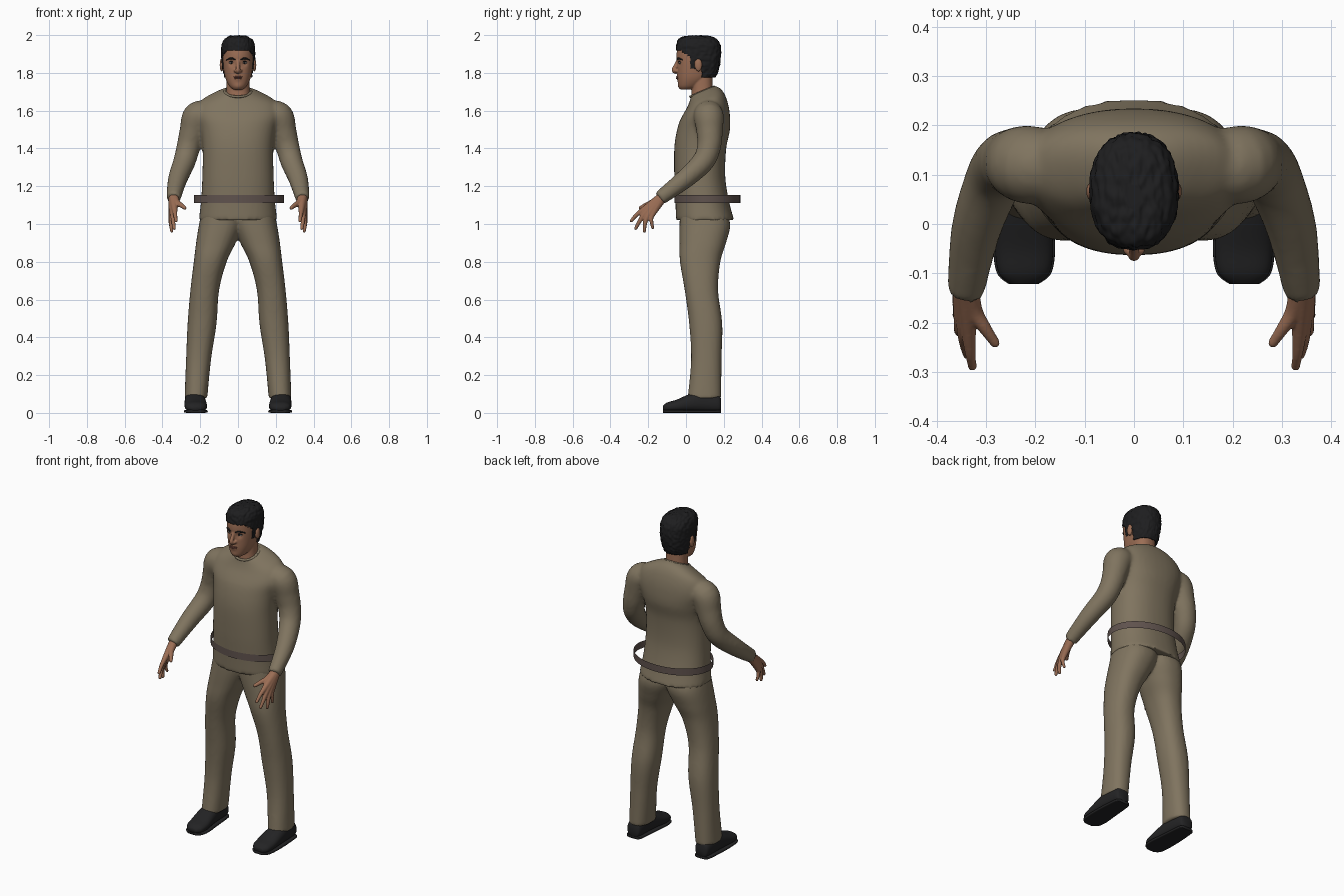
import bpy, bmesh, math
from mathutils import Vector, Matrix, noise

if "Cube" in bpy.data.objects:
    bpy.data.objects.remove(bpy.data.objects["Cube"])


def material(name, rgb):
    m = bpy.data.materials.new(name)
    m.use_nodes = True
    m.diffuse_color = (*rgb, 1)
    m.node_tree.nodes["Principled BSDF"].inputs["Base Color"].default_value = (*rgb, 1)
    return m


CLOTH = material("khaki cloth", (0.215, 0.175, 0.115))
SKIN = material("skin", (0.33, 0.155, 0.09))
HAIR = material("black hair", (0.013, 0.013, 0.014))
LEATHER = material("black leather", (0.017, 0.017, 0.018))
BELT = material("belt brown", (0.115, 0.085, 0.075))
LIPS = material("lip", (0.2, 0.075, 0.055))
EYE = material("eye white", (0.4, 0.36, 0.33))


def spline(rows, steps=6):
    """Smooth interpolation through rows of numbers."""
    out = []
    for i in range(len(rows) - 1):
        quad = [rows[max(i - 1, 0)], rows[i], rows[i + 1], rows[min(i + 2, len(rows) - 1)]]
        for k in range(steps):
            t = k / steps
            out.append([0.5 * (2 * b + (c - a) * t + (2 * a - 5 * b + 4 * c - d) * t * t
                               + (3 * b - a - 3 * c + d) * t ** 3) for a, b, c, d in zip(*quad)])
    return out + [list(rows[-1])]


def skin_rings(bm, rings):
    rings = [[bm.verts.new(p) for p in ring] for ring in rings]
    n = len(rings[0])
    for a, b in zip(rings, rings[1:]):
        for i in range(n):
            bm.faces.new((a[i], a[(i + 1) % n], b[(i + 1) % n], b[i]))
    bm.faces.new(rings[0])
    bm.faces.new(rings[-1])


def loft(bm, rows, place, n=40, power=2.3):
    """Rounded sections; each row is position, then the low and high bound on two axes."""
    rings = []
    for t, u0, u1, v0, v1 in spline(rows):
        ring = []
        for i in range(n):
            c, s = math.cos(math.tau * i / n), math.sin(math.tau * i / n)
            u = math.copysign(abs(c) ** (2 / power), c) * (u1 - u0) / 2 + (u0 + u1) / 2
            v = math.copysign(abs(s) ** (2 / power), s) * (v1 - v0) / 2 + (v0 + v1) / 2
            ring.append(place(t, u, v))
        rings.append(ring)
    skin_rings(bm, rings)


def tube(bm, pts, side=1, ref=(0, 1, 0), n=16):
    """Round limb through points of x, y, z, radius."""
    pts = spline([(p[0] * side, *p[1:]) for p in pts])
    rings = []
    for i, p in enumerate(pts):
        a, b = pts[max(i - 1, 0)], pts[min(i + 1, len(pts) - 1)]
        t = Vector(b[:3]) - Vector(a[:3])
        u = t.cross(Vector(ref)).normalized()
        v = t.cross(u).normalized()
        rings.append([Vector(p[:3]) + p[3] * (u * math.cos(math.tau * k / n) + v * math.sin(math.tau * k / n))
                      for k in range(n)])
    skin_rings(bm, rings)


def ball(bm, centre, radii):
    bmesh.ops.create_uvsphere(bm, u_segments=20, v_segments=12, radius=1,
                              matrix=Matrix.Translation(centre) @ Matrix.Diagonal((*radii, 1)))


def finish(bm, name, mat, voxel=0, smooth=3):
    """Make the object; a voxel size fuses overlapping pieces into one skin."""
    bmesh.ops.recalc_face_normals(bm, faces=bm.faces)
    for f in bm.faces:
        f.smooth = True
    me = bpy.data.meshes.new(name)
    bm.to_mesh(me)
    bm.free()
    me.materials.append(mat)
    ob = bpy.data.objects.new(name, me)
    bpy.context.collection.objects.link(ob)
    if voxel:
        r = ob.modifiers.new("fuse", 'REMESH')
        r.mode, r.voxel_size, r.use_smooth_shade = 'VOXEL', voxel, True
        s = ob.modifiers.new("soften", 'SMOOTH')
        s.iterations = smooth
    return ob


def upright(t, u, v):
    return Vector((u, v, t))


def tilted(t, u, v):
    return Vector((u, v, t + 0.4 * min(max((t - 1.55) / 0.15, 0), 1) * (v - 0.085)))


def column(bm, rows, place=upright, **kw):
    loft(bm, [(z, -w, w, y0, y1) for z, w, y0, y1 in rows], place, **kw)


# Sweatshirt: torso and both sleeves
bm = bmesh.new()
column(bm, [(1.02, .208, -.053, .255), (1.12, .196, -.056, .228), (1.25, .189, -.062, .208),
            (1.4, .187, -.062, .213), (1.5, .2, -.047, .233), (1.58, .222, -.02, .231),
            (1.64, .2, .008, .212), (1.68, .13, .022, .185), (1.705, .072, .026, .152)], tilted)
for s in (1, -1):
    tube(bm, [(.15, .115, 1.57, .07), (.212, .12, 1.57, .08), (.24, .125, 1.49, .07), (.262, .122, 1.41, .063),
              (.284, .09, 1.33, .059), (.32, -.01, 1.235, .051), (.342, -.14, 1.135, .038)], s, n=24)
finish(bm, "sweatshirt", CLOTH, .01, 6)

# Neck band
bm = bmesh.new()
ring = [math.tau * i / 20 for i in range(21)]
tube(bm, [(.07 * math.cos(a), .086 + .062 * math.sin(a), 1.7 + .026 * math.sin(a), .007) for a in ring],
     ref=(0, 0, 1), n=8)
finish(bm, "neck_band", CLOTH)

# Trousers
bm = bmesh.new()
for s in (1, -1):
    loft(bm, [(.075, .163, .283, .008, .187), (.28, .143, .275, .027, .188), (.47, .114, .267, .017, .192),
              (.65, .1, .252, -.007, .17), (.8, .06, .234, -.032, .182), (.9, .012, .222, -.034, .212),
              (1., -.03, .206, -.034, .234), (1.1, -.04, .185, -.03, .2)],
         lambda t, u, v: Vector((u * s, v, t)))
finish(bm, "trousers", CLOTH, .01, 5)

# Belt: thin loose hoop around the waist
bm = bmesh.new()
bmesh.ops.create_circle(bm, segments=64, radius=1,
                        matrix=Matrix.Translation((.005, .113, 1.112)) @ Matrix.Diagonal((.238, .175, 1, 1)))
band = bmesh.ops.extrude_edge_only(bm, edges=bm.edges[:])["geom"]
bmesh.ops.translate(bm, vec=(0, 0, .042), verts=[g for g in band if isinstance(g, bmesh.types.BMVert)])
finish(bm, "belt", BELT)

# Shoes: upper plus a wider sole
shoe = [(.186, .2, .255, .012, .07), (.17, .185, .272, .002, .1), (.09, .176, .28, .002, .12),
        (.02, .17, .283, .004, .1), (-.05, .164, .282, .003, .07), (-.1, .172, .274, .005, .055),
        (-.122, .198, .25, .012, .038)]
for s, side in ((1, "left"), (-1, "right")):
    bm = bmesh.new()
    along = lambda t, u, v: Vector((u * s, t, max(v, 0)))
    loft(bm, shoe, along)
    loft(bm, [(y, a - .004, b + .004, 0, .016) for y, a, b, _, _ in shoe], along, n=24, power=5)
    finish(bm, side + "_shoe", LEATHER)

# Hands: fingers share the wrist and fuse into a palm
wrist = (.342, -.12, 1.148, .027)
fingers = [((.336, -.215, 1.083, .016), (.332, -.262, 1.048, .011), (.328, -.289, 1.017, .009)),
           ((.344, -.212, 1.062, .016), (.343, -.245, 1.015, .011), (.338, -.266, .977, .009)),
           ((.351, -.2, 1.047, .015), (.354, -.217, 1.0, .011), (.351, -.22, .963, .009)),
           ((.354, -.18, 1.045, .014), (.358, -.182, 1.01, .01), (.354, -.176, .98, .008)),
           ((.325, -.175, 1.115, .018), (.302, -.212, 1.1, .013), (.282, -.241, 1.085, .01))]
for s, side in ((1, "left"), (-1, "right")):
    bm = bmesh.new()
    for f in fingers:
        tube(bm, [wrist, *f], s)
        ball(bm, (f[-1][0] * s, *f[-1][1:3]), [f[-1][3]] * 3)
    finish(bm, side + "_hand", SKIN, .004, 3)

# Head: lofted skull shaped by soft pulls, with neck, nose and ears fused on
bm = bmesh.new()
column(bm, [(1.712, .026, -.028, .03), (1.73, .046, -.038, .07), (1.77, .066, -.043, .12),
            (1.82, .077, -.045, .15), (1.88, .083, -.047, .166), (1.93, .082, -.044, .17),
            (1.965, .064, -.02, .15), (1.983, .04, .01, .12)], n=64)
pulls = [((0, -.042, 1.775), .018, -.007), ((0, -.038, 1.728), .018, -.005), ((0, -.045, 1.885), .03, -.004)]
pulls += [((x, -.036, 1.852), .015, .01) for x in (.033, -.033)]
for v in bm.verts:
    v.co.y += sum(push * math.exp(-((v.co - Vector(c)).length / r) ** 2) for c, r, push in pulls)
column(bm, [(1.63, .07, .025, .15), (1.7, .061, .03, .143), (1.8, .06, .03, .14)])
tube(bm, [(0, -.04, 1.872, .009), (0, -.053, 1.842, .01), (0, -.064, 1.815, .012), (0, -.05, 1.802, .011)])
for s in (1, -1):
    ball(bm, (.013 * s, -.05, 1.811), (.01, .013, .009))
    ball(bm, (.087 * s, .066, 1.842), (.01, .019, .035))
finish(bm, "head", SKIN, .004, 3)

# Face details
bm = bmesh.new()
ball(bm, (0, -.043, 1.779), (.024, .011, .0045))
ball(bm, (0, -.042, 1.771), (.02, .011, .005))
finish(bm, "lips", LIPS)
whites, darks = bmesh.new(), bmesh.new()
for s in (1, -1):
    ball(whites, (.034 * s, -.03, 1.853), (.014, .008, .006))
    ball(darks, (.034 * s, -.035, 1.853), (.0055, .0045, .0055))
    tube(darks, [(.018, -.036, 1.858, .002), (.034, -.036, 1.861, .0025), (.05, -.027, 1.856, .002)], s, (0, 0, 1), 8)
    tube(darks, [(.013, -.047, 1.87, .003), (.037, -.041, 1.877, .005), (.062, -.019, 1.869, .003)], s, (0, 0, 1), 8)
finish(whites, "eye_whites", EYE)
finish(darks, "irises_and_brows", HAIR)

# Hair: tousled shell trimmed along the hairline
bm = bmesh.new()
column(bm, [(1.755, .066, -.03, .14), (1.79, .077, -.04, .163), (1.84, .085, -.048, .178),
            (1.9, .089, -.052, .185), (1.95, .086, -.05, .18), (1.98, .07, -.038, .16),
            (1.993, .045, -.01, .125), (1.997, .015, .03, .08)], n=96)
bmesh.ops.subdivide_edges(bm, edges=bm.edges[:], cuts=1)


def hairy(p):
    return (p.z > 1.92 - max(p.y + .03, 0) * .7 or (p.y > .02 and p.z > 1.825 and p.y < .05)
            or (p.y > .03 and p.z > 1.868) or (p.y > .085 and p.z > 1.775))


bmesh.ops.delete(bm, geom=[f for f in bm.faces if not hairy(f.calc_center_median())], context='FACES')
bm.normal_update()
for v in bm.verts:
    v.co += v.normal * .005 * noise.noise(Vector((v.co.x * 90, v.co.y * 45, v.co.z * 60)))
hair = finish(bm, "hair", HAIR)
shell = hair.modifiers.new("thickness", 'SOLIDIFY')
shell.thickness = .009
